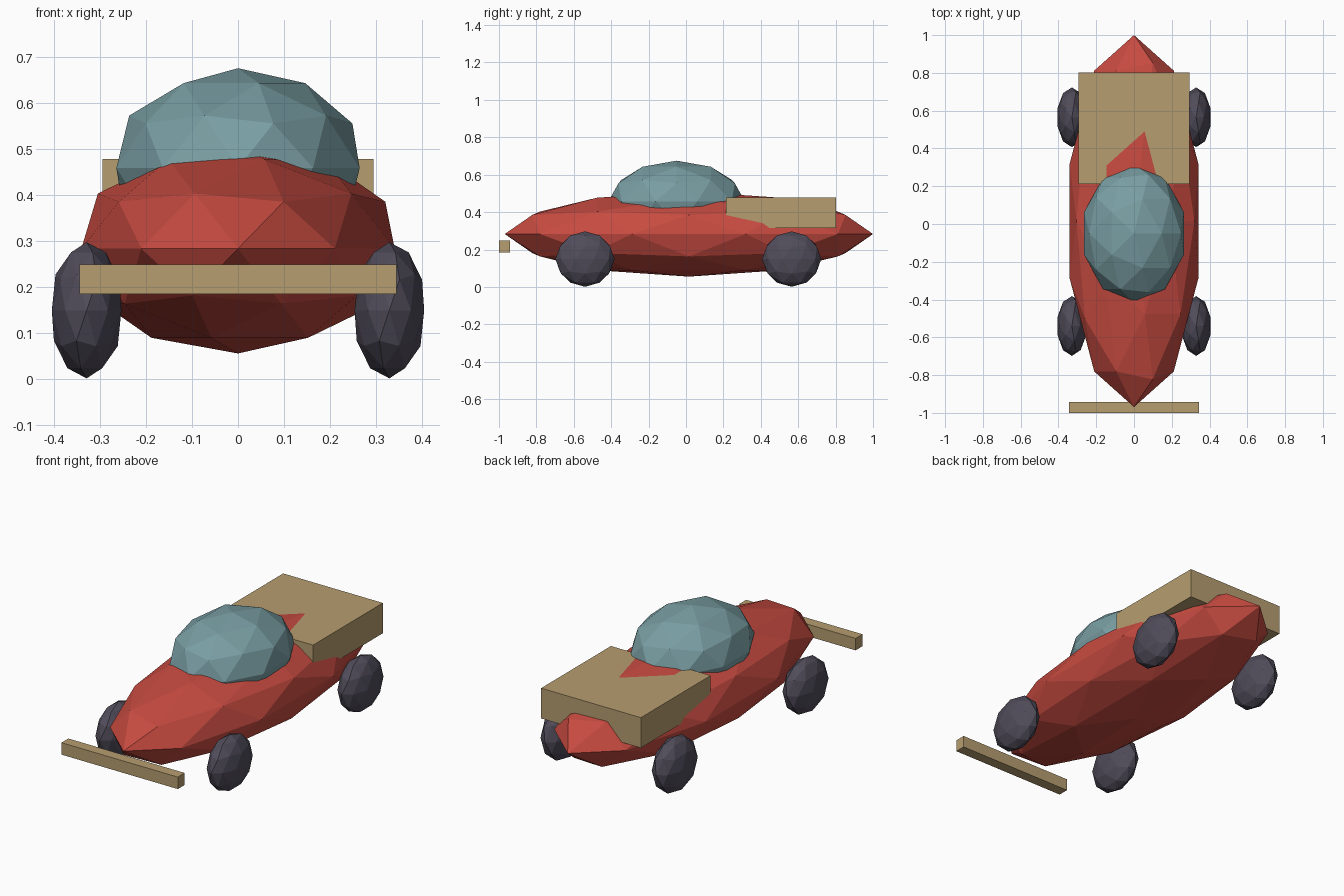
import bpy

default = bpy.data.objects.get("Cube")
if default:
    bpy.data.objects.remove(default, do_unlink=True)


def material(name, rgb):
    mat = bpy.data.materials.new(name)
    mat.use_nodes = True
    colour = (*rgb, 1)
    mat.diffuse_color = colour
    mat.node_tree.nodes["Principled BSDF"].inputs["Base Color"].default_value = colour
    return mat


red = material("red paint", (0.57, 0.07, 0.052))
glass = material("blue grey glass", (0.19, 0.34, 0.365))
rubber = material("dark rubber", (0.08, 0.072, 0.102))
tan = material("tan trim", (0.47, 0.34, 0.16))


def finish(name, scale, mat):
    obj = bpy.context.object
    obj.name = obj.data.name = name
    obj.scale = scale
    bpy.ops.object.transform_apply(location=False, rotation=False, scale=True)
    obj.data.materials.append(mat)
    return obj


def faceted_ball(name, centre, radii, mat):
    bpy.ops.mesh.primitive_ico_sphere_add(subdivisions=2, radius=1, location=centre)
    return finish(name, radii, mat)


def box(name, centre, size, mat):
    bpy.ops.mesh.primitive_cube_add(size=1, location=centre)
    return finish(name, size, mat)


# Hull and canopy
faceted_ball("body", (0, 0.0155, 0.283), (0.358, 0.9845, 0.2278), red)
faceted_ball("canopy", (0, -0.05, 0.458), (0.278, 0.365, 0.217), glass)

# Wheels
for end, y in (("front", -0.54), ("rear", 0.565)):
    for side, x in (("left", 0.329), ("right", -0.329)):
        faceted_ball(f"{end}_{side}_wheel", (x, y, 0.149), (0.0795, 0.158, 0.148), rubber)

# Front bumper and rear deck
box("front_bumper", (0, -0.971, 0.2165), (0.688, 0.058, 0.064), tan)
box("rear_deck", (0, 0.508, 0.397), (0.59, 0.59, 0.162), tan)
